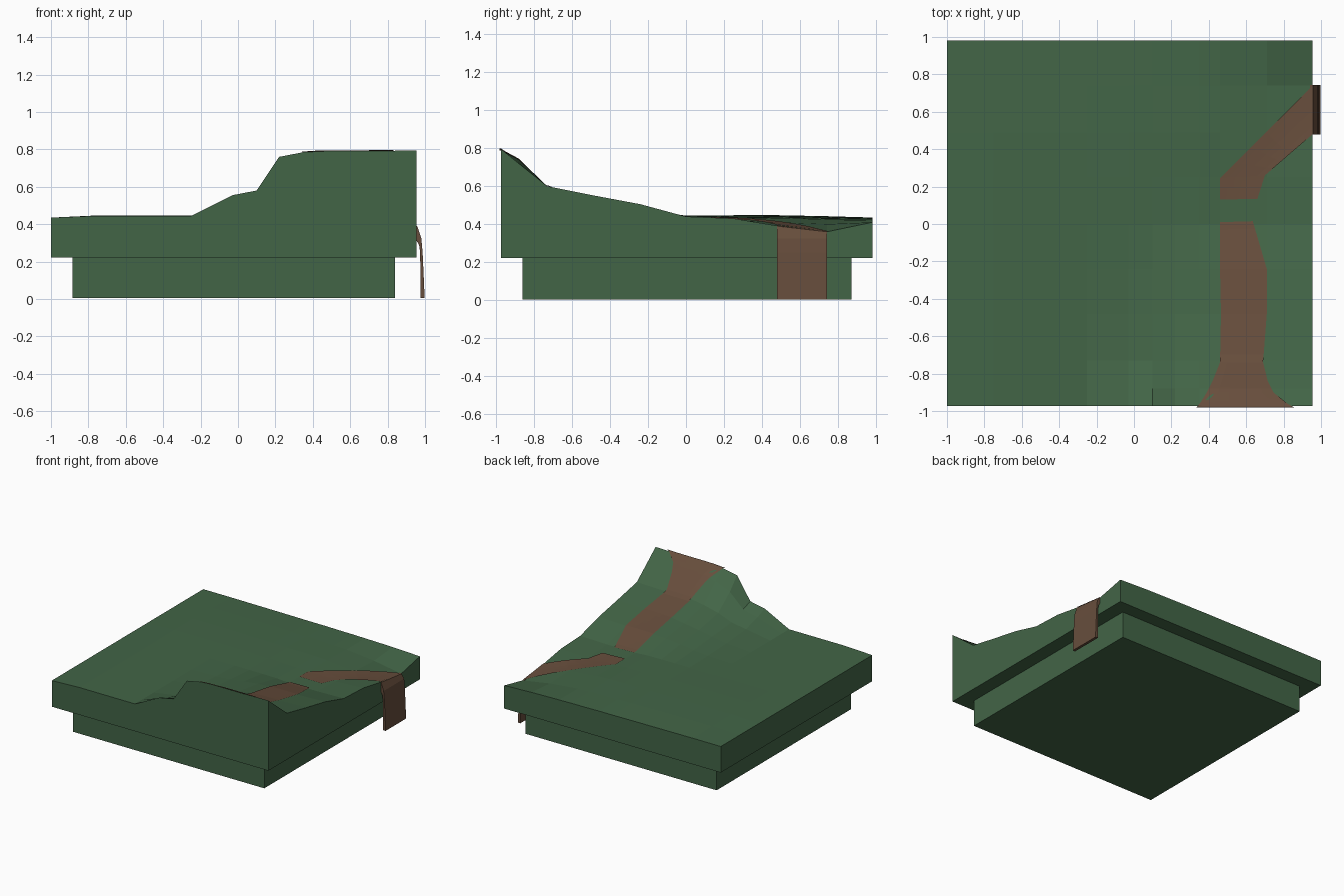
import bpy, bmesh

if "Cube" in bpy.data.objects:
    bpy.data.objects.remove(bpy.data.objects["Cube"])

def material(name, color):
    m = bpy.data.materials.new(name)
    m.diffuse_color = (*color, 1)
    m.use_nodes = True
    m.node_tree.nodes["Principled BSDF"].inputs["Base Color"].default_value = m.diffuse_color
    return m

GREEN = material("green", (0.055, 0.13, 0.062))
BROWN = material("brown", (0.135, 0.075, 0.045))

def make(name, verts, faces, mat):
    me = bpy.data.meshes.new(name)
    me.from_pydata(verts, [], faces)
    bm = bmesh.new()
    bm.from_mesh(me)
    bmesh.ops.recalc_face_normals(bm, faces=bm.faces)
    bm.to_mesh(me)
    bm.free()
    me.materials.append(mat)
    ob = bpy.data.objects.new(name, me)
    bpy.context.collection.objects.link(ob)
    return ob

# Terrain heights: columns run left to right, rows front to back
XS = [-1, -0.75, -0.25, -0.03, 0.1, 0.22, 0.35, 0.46, 0.71, 0.955]
YS = [-0.972, -0.88, -0.73, -0.48, -0.24, 0.0, 0.25, 0.49, 0.74, 0.98]
HEIGHTS = [
    [.435, .445, .445, .555, .58, .76, .785, .79, .79, .795],
    [.435, .445, .445, .52, .55, .66, .71, .74, .74, .72],
    [.435, .445, .445, .48, .50, .545, .575, .592, .595, .60],
    [.435, .445, .445, .46, .48, .50, .52, .535, .54, .55],
    [.435, .445, .445, .45, .46, .475, .49, .495, .497, .505],
    [.435, .445, .445, .445, .445, .445, .443, .435, .435, .44],
    [.435, .447, .447, .445, .443, .44, .437, .43, .42, .43],
    [.435, .447, .445, .443, .44, .44, .437, .433, .41, .39],
    [.435, .442, .44, .437, .435, .433, .43, .425, .40, .36],
    [.435, .435, .432, .43, .43, .428, .427, .425, .42, .41],
]

def span(vals, v):
    i = 0
    while i < len(vals) - 2 and v > vals[i + 1]:
        i += 1
    return i, min(max((v - vals[i]) / (vals[i + 1] - vals[i]), 0), 1)

def height(x, y):
    i, u = span(XS, x)
    j, v = span(YS, y)
    a, b = HEIGHTS[j], HEIGHTS[j + 1]
    return (a[i] * (1 - u) + a[i + 1] * u) * (1 - v) + (b[i] * (1 - u) + b[i + 1] * u) * v

# Terrain block: height grid on top, straight sides, flat bottom
nx, ny = len(XS), len(YS)
verts = [(x, y, HEIGHTS[j][i]) for j, y in enumerate(YS) for i, x in enumerate(XS)]
faces = [(j * nx + i, j * nx + i + 1, (j + 1) * nx + i + 1, (j + 1) * nx + i)
         for j in range(ny - 1) for i in range(nx - 1)]
rim = (list(range(nx)) + [j * nx + nx - 1 for j in range(1, ny)]
       + [(ny - 1) * nx + i for i in range(nx - 2, -1, -1)]
       + [j * nx for j in range(ny - 2, 0, -1)])
base = len(verts)
verts += [(verts[k][0], verts[k][1], 0.222) for k in rim]
n = len(rim)
faces += [(rim[k], rim[(k + 1) % n], base + (k + 1) % n, base + k) for k in range(n)]
faces.append(tuple(range(base, base + n)))
make("terrain", verts, faces, GREEN)

# Plinth under the terrain
bpy.ops.mesh.primitive_cube_add(size=1, location=(-0.023, 0.005, 0.1145))
plinth = bpy.context.object
plinth.name = "plinth"
plinth.scale = (1.725, 1.73, 0.219)
plinth.data.materials.append(GREEN)

# Path strips draped over the terrain between a left and a right outline
def path(name, stations, across=6, along=6, lift=0.005):
    rows = []
    for (l0, r0), (l1, r1) in zip(stations, stations[1:]):
        for s in range(along):
            t = s / along
            rows.append([[p[k] * (1 - t) + q[k] * t for k in (0, 1)]
                         for p, q in ((l0, l1), (r0, r1))])
    rows.append(stations[-1])
    vs, fs, w = [], [], across + 1
    for l, r in rows:
        for c in range(w):
            x, y = (l[k] + (r[k] - l[k]) * c / across for k in (0, 1))
            vs.append((x, y, height(x, y) + lift))
    for j in range(len(rows) - 1):
        for i in range(across):
            a = j * w + i
            fs.append((a, a + 1, a + w + 1, a + w))
    return make(name, vs, fs, BROWN)

path("upper_path", [
    ((.335, -.98), (.855, -.98)), ((.355, -.955), (.82, -.96)),
    ((.39, -.90), (.745, -.90)), ((.42, -.84), (.715, -.84)),
    ((.46, -.74), (.69, -.74)), ((.465, -.48), (.71, -.48)),
    ((.46, -.24), (.71, -.24)), ((.46, .01), (.635, .015))])
path("lower_path", [
    ((.46, .13), (.66, .135)), ((.46, .245), (.70, .26)), ((.955, .74), (.955, .48))])

# Slab that falls over the right edge
OUTER = [(.94, .365), (.958, .36), (.98, .325), (.987, .25), (.998, .005)]
INNER = [(.976, .005), (.974, .25), (.968, .29), (.95, .32)]
prof = OUTER + INNER
m = len(prof)
def tilt(x, z, d):
    return z + d if x < .97 and z > .33 else z
verts = [(x, .478, tilt(x, z, .03)) for x, z in prof] + [(x, .742, tilt(x, z, 0)) for x, z in prof]
faces = [(k, (k + 1) % m, m + (k + 1) % m, m + k) for k in range(m)]
faces += [tuple(range(m)), tuple(range(m, 2 * m))]
make("hanging_slab", verts, faces, BROWN)
